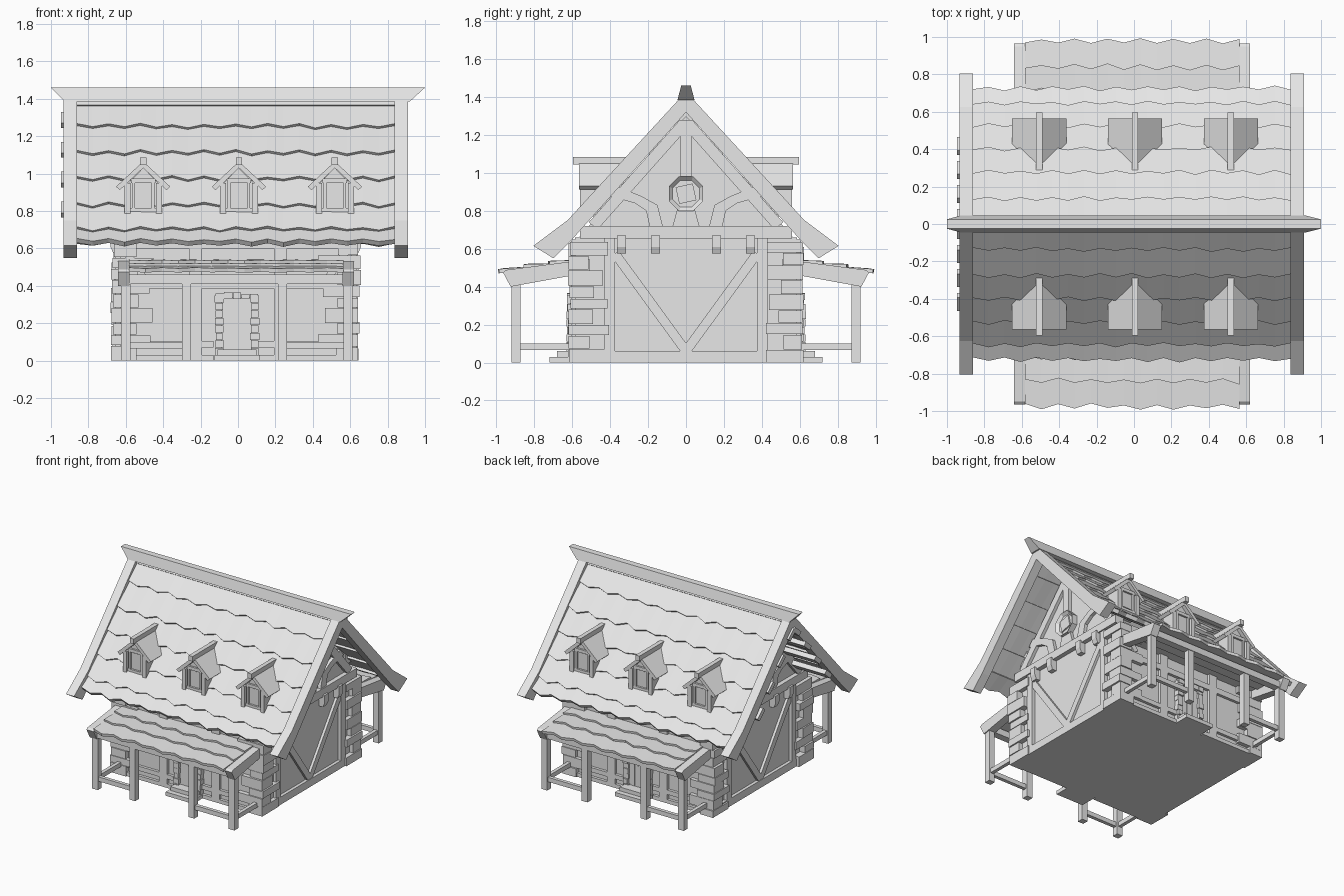
import bpy, bmesh, math, random
from mathutils import Vector

random.seed(4)
old = bpy.data.objects.get("Cube")
if old:
    bpy.data.objects.remove(old)

grey = bpy.data.materials.new("plain_grey")
grey.use_nodes = True
grey.diffuse_color = (0.8, 0.8, 0.8, 1)
grey.node_tree.nodes["Principled BSDF"].inputs["Base Color"].default_value = (0.8, 0.8, 0.8, 1)

CX = -0.012          # house centre in x
HX, HY = 0.62, 0.585  # half width and half depth of the walls


def finish(name, bm):
    bmesh.ops.recalc_face_normals(bm, faces=bm.faces)
    mesh = bpy.data.meshes.new(name)
    bm.to_mesh(mesh)
    bm.free()
    mesh.materials.append(grey)
    ob = bpy.data.objects.new(name, mesh)
    bpy.context.collection.objects.link(ob)
    return ob


def prism(name, pts, axis, a, b):
    """Extrude a profile along x (profile in y,z) or along y (profile in x,z)."""
    bm = bmesh.new()
    rings = []
    for t in (a, b):
        rings.append([bm.verts.new((t + CX, u, v) if axis == "x" else (u + CX, t, v)) for u, v in pts])
    bm.faces.new(rings[0])
    bm.faces.new(rings[1])
    n = len(pts)
    for i in range(n):
        j = (i + 1) % n
        bm.faces.new((rings[0][i], rings[0][j], rings[1][j], rings[1][i]))
    return finish(name, bm)


def box(name, x0, x1, y0, y1, z0, z1):
    return prism(name, [(y0, z0), (y1, z0), (y1, z1), (y0, z1)], "x", x0, x1)


def beam(name, p, q, width, axis, a, b):
    p, q = Vector(p), Vector(q)
    d = (q - p).normalized() * width / 2
    n = Vector((-d.y, d.x))
    return prism(name, [p + n, q + n, q - n, p - n], axis, a, b)


def shingles(name, path, s, x0, x1, step, thick):
    """Overlapping courses with a zigzag lower edge, running down a (y, z) path."""
    bm = bmesh.new()
    for top, low in zip(path, path[1:]):
        a, b = Vector(top), Vector(low)
        d = (b - a).normalized()
        n = Vector((-d.y, d.x))
        a = a - d * 0.03 - n * 0.008
        b = b + n * 0.01
        cols = round((x1 - x0) / step)
        prev = None
        for i in range(cols + 1):
            x = x0 + (x1 - x0) * i / cols + CX
            e = b + d * ((0.012 if i % 2 else -0.012) + random.uniform(-0.006, 0.006))
            ring = [bm.verts.new((x, s * p.x, p.y)) for p in (a, e, e - n * thick, a - n * thick)]
            if prev:
                for k in range(4):
                    m = (k + 1) % 4
                    bm.faces.new((prev[k], prev[m], ring[m], ring[k]))
            if i in (0, cols):
                bm.faces.new(ring)
            prev = ring
    return finish(name, bm)


# Walls and attic
box("walls", -HX, HX, -HY, HY, 0, 0.66)
prism("attic", [(-0.6, 0.62), (0.6, 0.62), (0, 1.3)], "x", -HX, HX)

# Main roof
ROOF = [(0.02, 1.37), (0.13, 1.25), (0.27, 1.11), (0.395, 0.97), (0.52, 0.83), (0.64, 0.70), (0.72, 0.635)]
BARGE = [(0, 1.43), (0.04, 1.385), (0.625, 0.75), (0.805, 0.615), (0.70, 0.55), (0.60, 0.65), (0, 1.32)]
for s in (-1, 1):
    shingles("roof_shingles", ROOF, s, -0.85, 0.85, 0.085, 0.03)
    for x in (-0.885, 0.885):
        prism("barge_board", [(s * y, z) for y, z in BARGE], "x", x - 0.035, x + 0.035)
    # purlin ends stick out of one gable
    for k in range(4):
        y, z = 0.045 + 0.128 * k, 1.3 - 0.16 * k
        prism("purlin", [(s * (y - 0.035), z + 0.03), (s * (y + 0.035), z - 0.03),
                         (s * (y + 0.01), z - 0.055), (s * (y - 0.06), z + 0.005)], "x", -0.935, -0.6)

cap = prism("ridge_cap", [(-0.915, 1.385), (0.93, 1.385), (1.012, 1.46), (-0.988, 1.46)], "y", -0.025, 0.025)
for v in cap.data.vertices:
    if v.co.z < 1.4:
        v.co.y *= 1.8

# Dormers
for dx in (-0.495, 0.017, 0.53):
    for s in (-1, 1):
        prism("dormer_body", [(dx - 0.09, 0.77), (dx + 0.09, 0.77), (dx + 0.09, 0.94), (dx, 1.03), (dx - 0.09, 0.94)],
              "y", s * 0.33, s * 0.535)
        box("dormer_ridge", dx - 0.017, dx + 0.017, s * 0.275, s * 0.595, 1.045, 1.085)
        box("dormer_sill", dx - 0.1, dx + 0.1, s * 0.48, s * 0.55, 0.78, 0.815)
        box("dormer_lintel", dx - 0.065, dx + 0.065, s * 0.5, s * 0.55, 0.95, 0.975)
        box("dormer_shutter", dx - 0.04, dx + 0.04, s * 0.5, s * 0.542, 0.825, 0.945)
        for t in (-1, 1):
            x = dx + t * 0.085
            box("dormer_post", x - 0.016, x + 0.016, s * 0.45, s * 0.56, 0.78, 0.95)
            box("dormer_jamb", dx + t * 0.045, dx + t * 0.06, s * 0.5, s * 0.55, 0.81, 0.96)
            # roof slab with its rear edge cut back to the main slope
            slab = prism("dormer_roof", [(dx, 1.065), (dx + t * 0.145, 0.93), (dx + t * 0.125, 0.912), (dx, 1.03)],
                         "y", s * 0.565, s * 0.3)
            for v in slab.data.vertices:
                if abs(v.co.y) < 0.4:
                    v.co.y = s * (0.3 + (1.06 - v.co.z) * 0.85)

# Porches, doors and long walls
PORCH = [(0.56, 0.545), (0.71, 0.527), (0.84, 0.51), (0.975, 0.485)]
SIDE = [(0.51, 0.545), (0.95, 0.488), (0.965, 0.475), (0.925, 0.40), (0.51, 0.475)]
POSTS = (-0.588, -0.263, 0.25, 0.6)
for s in (-1, 1):
    shingles("porch_shingles", PORCH, s, -0.57, 0.575, 0.088, 0.022)
    for x in (-0.598, 0.602):
        prism("porch_side_board", [(s * y, z) for y, z in SIDE], "x", x - 0.031, x + 0.031)
    box("porch_beam", -0.6, 0.6, s * 0.87, s * 0.925, 0.41, 0.46)
    for x in POSTS:
        box("porch_post", x - 0.025, x + 0.025, s * 0.872, s * 0.92, 0, 0.43)
    for a, b in (POSTS[:2], POSTS[2:]):
        box("porch_rail", a, b, s * 0.882, s * 0.91, 0.065, 0.1)
    for x in (POSTS[0], POSTS[3]):
        box("porch_side_rail", x - 0.014, x + 0.014, s * 0.58, s * 0.88, 0.065, 0.1)

    # timber frame of the long wall
    out = s * (HY + 0.022)
    for z0, z1 in ((0, 0.03), (0.07, 0.105), (0.385, 0.43), (0.6, 0.65)):
        for a, b in ((-HX, -0.12), (0.12, HX)) if z0 < 0.3 else ((-HX, HX),):
            box("long_wall_rail", a, b, s * 0.55, out, z0, z1)
    for x in (-0.215, 0.24):
        box("long_wall_stud", x - 0.035, x + 0.035, s * 0.55, out, 0, 0.62)
    for t in (-1, 1):
        beam("long_wall_brace", (t * 0.5, 0.45), (t * 0.6, 0.6), 0.04, "y", s * 0.55, out)

    # door with a rough stone surround and steps
    box("door", -0.075, 0.085, s * 0.55, s * 0.6, 0.05, 0.34)
    box("door_handle", 0.0, 0.012, s * 0.59, s * 0.61, 0.2, 0.225)
    for k in range(3):
        box("door_plank", -0.07 + k * 0.052, -0.022 + k * 0.052, s * 0.55, s * 0.606, 0.06, 0.335)
    for t in (-1, 1):
        for k in range(8):
            w = random.uniform(0.0, 0.018)
            box("door_stone", 0.007 + t * (0.078 - w / 2), 0.007 + t * (0.112 + w / 2), s * 0.55,
                s * random.uniform(0.618, 0.632), 0.04 * k + 0.03, 0.04 * k + 0.068)
    for k in range(5):
        box("door_lintel_stone", -0.108 + k * 0.046, -0.064 + k * 0.046, s * 0.55, s * 0.628,
            0.33, random.uniform(0.355, 0.368))
    for w, y, z in ((0.12, 0.72, 0.03), (0.105, 0.68, 0.06)):
        box("door_step", 0.007 - w, 0.007 + w, s * 0.56, s * y, 0, z)

# Corner stones, alternately long along one wall and then the other
for sx in (-1, 1):
    for s in (-1, 1):
        z, k = 0.0, 0
        while z < 0.6:
            h = min(random.uniform(0.055, 0.085), 0.64 - z)
            long, short = random.uniform(0.14, 0.18), random.uniform(0.07, 0.1)
            lx, ly = (long, short) if k % 2 else (short, long)
            ox = HX + random.uniform(0.03, 0.05)
            oy = HY + random.uniform(0.025, 0.038)
            box("corner_stone", sx * (HX - lx), sx * ox, s * (HY - ly), s * oy, z, z + h - 0.004)
            z, k = z + h, k + 1

# Timber frame of the gable walls
BRACE = [(0.12, 0.71), (0.15, 0.83), (0.24, 0.88), (0.37, 0.93), (0.41, 0.88), (0.27, 0.84), (0.21, 0.8), (0.19, 0.71)]
for sx in (-1, 1):
    a, b = sx * 0.58, sx * (HX + 0.025)
    box("gable_sill", a, b, -HY, HY, 0, 0.06)
    box("gable_tie_beam", a, sx * (HX + 0.035), -0.56, 0.56, 0.655, 0.72)
    box("king_post", a, b, -0.03, 0.03, 0.7, 1.28)
    for s in (-1, 1):
        box("gable_stud", a, b, s * 0.375, s * 0.43, 0.05, 0.67)
        beam("gable_brace", (s * 0.375, 0.575), (s * 0.0, 0.06), 0.05, "x", a, sx * (HX + 0.02))
        beam("gable_rafter", (s * 0.01, 1.26), (s * 0.49, 0.72), 0.06, "x", a, b)
        prism("curved_brace", [(s * y, z) for y, z in BRACE], "x", a, b)
        beam("ring_strut", (s * 0.02, 0.83), (s * 0.055, 0.7), 0.04, "x", a, b)
        for y in (0.16, 0.34):
            prism("floor_beam_end", [(a, 0.575), (sx * 0.655, 0.575), (sx * 0.67, 0.61), (sx * 0.67, 0.67), (a, 0.67)],
                  "y", s * y - 0.024, s * y + 0.024)
    # round window: an eight-sided ring with a recessed centre and a small square pane
    ring = [(0.098 * math.cos(math.pi * (k + 0.5) / 4), 0.89 + 0.098 * math.sin(math.pi * (k + 0.5) / 4)) for k in range(8)]
    ob = prism("round_window", ring, "x", a, sx * (HX + 0.045))
    bm = bmesh.new()
    bm.from_mesh(ob.data)
    front = [f for f in bm.faces if f.normal.x * sx > 0.9]
    bmesh.ops.inset_individual(bm, faces=front, thickness=0.022, depth=-0.02)
    bm.to_mesh(ob.data)
    bm.free()
    beam("window_pane", (-0.045, 0.88), (0.045, 0.9), 0.09, "x", a, sx * (HX + 0.036))
